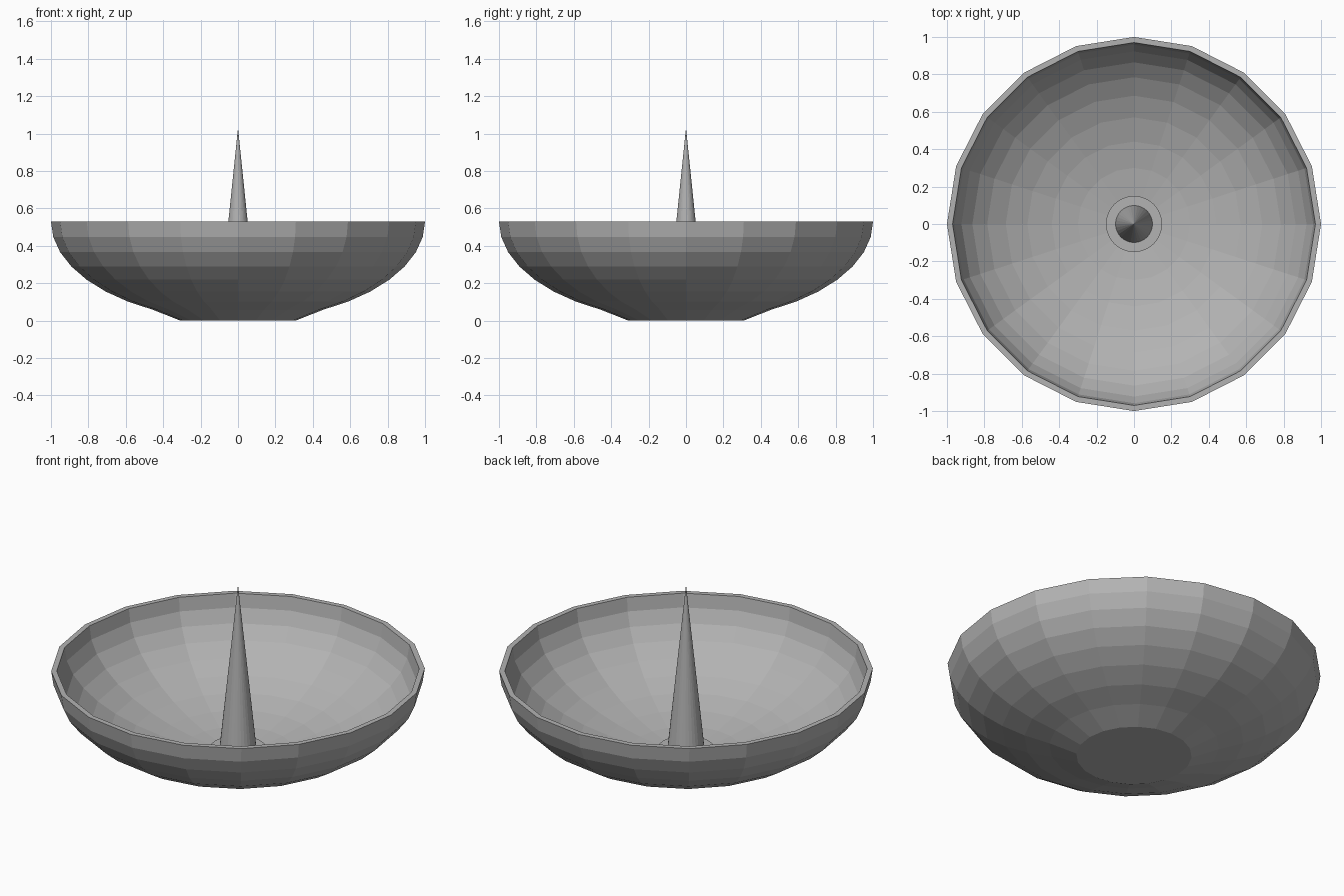
import bpy, bmesh, math

if "Cube" in bpy.data.objects:
    bpy.data.objects.remove(bpy.data.objects["Cube"])

metal = bpy.data.materials.new("grey_metal")
metal.diffuse_color = (0.45, 0.45, 0.45, 1)
metal.use_nodes = True
metal.node_tree.nodes["Principled BSDF"].inputs["Base Color"].default_value = metal.diffuse_color


def lathe(name, profile, sides):
    """Spin a list of (radius, z) points round the z axis, flat shaded."""
    bm = bmesh.new()
    rings = []
    for r, z in profile:
        if r == 0:
            rings.append([bm.verts.new((0, 0, z))] * sides)
        else:
            rings.append([bm.verts.new((r * math.cos(2 * math.pi * i / sides),
                                        r * math.sin(2 * math.pi * i / sides), z))
                          for i in range(sides)])
    for a, b in zip(rings, rings[1:]):
        for i in range(sides):
            j = (i + 1) % sides
            bm.faces.new(list(dict.fromkeys((a[i], a[j], b[j], b[i]))))
    bmesh.ops.recalc_face_normals(bm, faces=bm.faces)
    mesh = bpy.data.meshes.new(name)
    bm.to_mesh(mesh)
    bm.free()
    mesh.materials.append(metal)
    obj = bpy.data.objects.new(name, mesh)
    bpy.context.collection.objects.link(obj)
    return obj


RIM = 0.53      # rim height
STEP = math.radians(9)

# Bowl: squashed half sphere with flattened base, and a thin wall
outer = [(math.cos(k * STEP), RIM - RIM * math.sin(k * STEP)) for k in range(8)]
outer = [(0, 0), (math.cos(8 * STEP), 0)] + outer[::-1]
inner = [(0.97 * math.cos(k * STEP), RIM - 0.50 * math.sin(k * STEP)) for k in range(10)]
lathe("bowl", outer + inner + [(0, 0.03)], 20)

# Raised round mount on the bowl floor
lathe("spike_mount", [(0, 0.02), (0.15, 0.02), (0.15, 0.07), (0, 0.07)], 32)

# Central spike
lathe("spike", [(0, 0.06), (0.1, 0.06), (0, 1.03)], 32)
